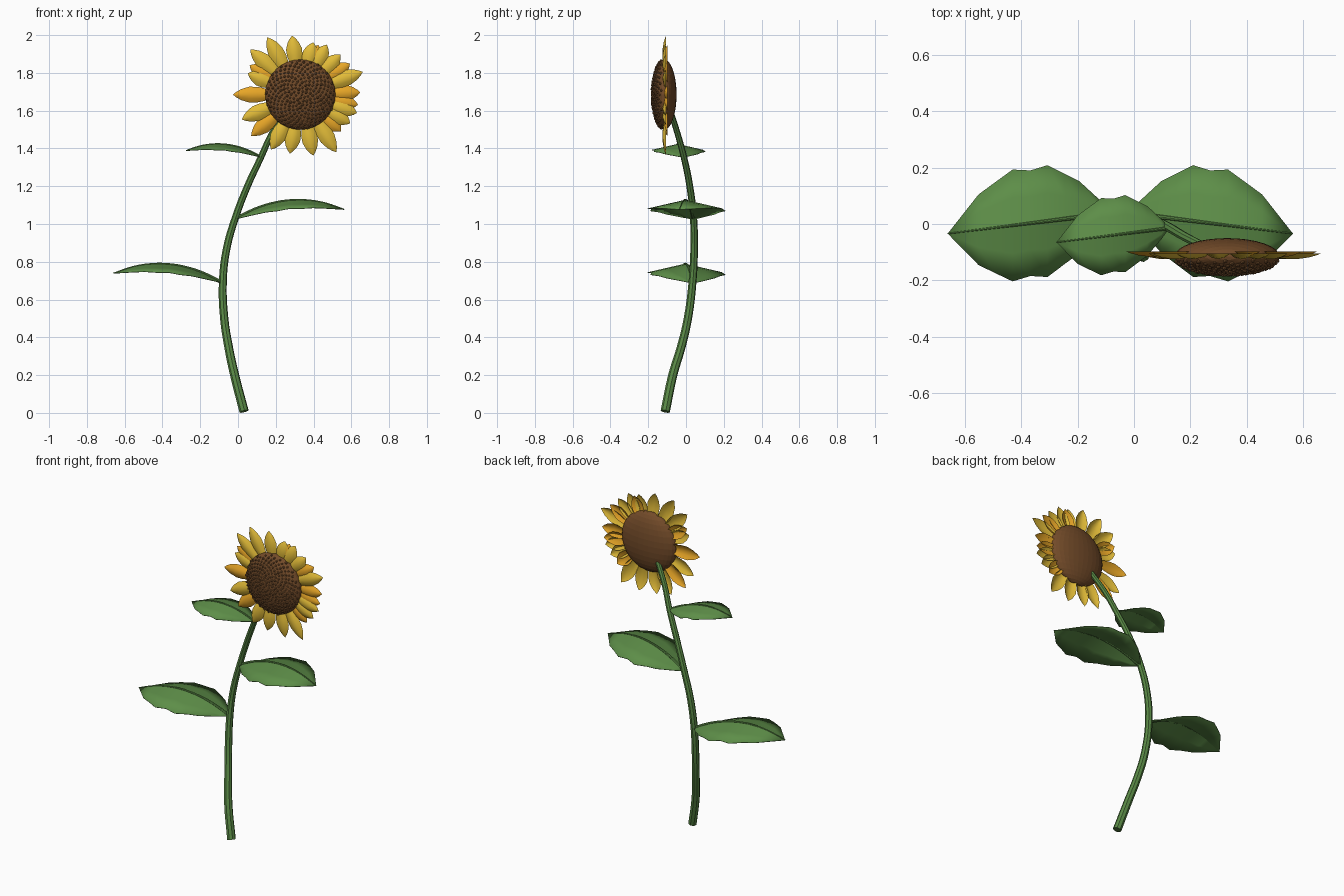
import bpy, bmesh, math, random
from mathutils import Vector, Matrix

random.seed(4)
cube = bpy.data.objects.get("Cube")
if cube:
    bpy.data.objects.remove(cube, do_unlink=True)


def material(name, r, g, b):
    m = bpy.data.materials.new(name)
    m.use_nodes = True
    m.diffuse_color = (r, g, b, 1)
    bsdf = m.node_tree.nodes["Principled BSDF"]
    bsdf.inputs["Base Color"].default_value = (r, g, b, 1)
    bsdf.inputs["Roughness"].default_value = 0.7
    return m


STEM = material("stem green", 0.10, 0.25, 0.06)
LEAF = material("leaf green", 0.11, 0.27, 0.065)
YELLOW = material("petal yellow", 0.76, 0.50, 0.04)
ORANGE = material("petal orange", 0.80, 0.38, 0.02)
BROWN = material("disc brown", 0.17, 0.07, 0.022)
SEED = material("seed brown", 0.20, 0.09, 0.03)


def finish(bm, name, mat, angle=None):
    mesh = bpy.data.meshes.new(name)
    bm.to_mesh(mesh)
    bm.free()
    mesh.materials.append(mat)
    ob = bpy.data.objects.new(name, mesh)
    bpy.context.collection.objects.link(ob)
    if angle is not None:
        smooth(ob, angle)
    return ob


def smooth(ob, angle):
    bpy.ops.object.select_all(action='DESELECT')
    ob.select_set(True)
    bpy.context.view_layer.objects.active = ob
    bpy.ops.object.shade_smooth_by_angle(angle=math.radians(angle))


def tube(name, path, r0, r1, mat):
    """Tapered round tube along a smooth path."""
    cu = bpy.data.curves.new(name, 'CURVE')
    cu.dimensions = '3D'
    cu.bevel_depth = 1
    cu.bevel_resolution = 2
    cu.resolution_u = 4
    cu.use_fill_caps = True
    sp = cu.splines.new('BEZIER')
    sp.bezier_points.add(len(path) - 1)
    for i, (bp, co) in enumerate(zip(sp.bezier_points, path)):
        bp.co = co
        bp.handle_left_type = bp.handle_right_type = 'AUTO'
        bp.radius = r0 + (r1 - r0) * i / (len(path) - 1)
    ob = bpy.data.objects.new(name, cu)
    bpy.context.collection.objects.link(ob)
    cu.materials.append(mat)
    bpy.ops.object.select_all(action='DESELECT')
    ob.select_set(True)
    bpy.context.view_layer.objects.active = ob
    bpy.ops.object.convert(target='MESH')
    smooth(bpy.context.object, 40)


def strip_mesh(rows):
    """Grid of quads through equal-length rows of points."""
    bm = bmesh.new()
    grid = [[bm.verts.new(p) for p in row] for row in rows]
    for a, b in zip(grid, grid[1:]):
        for i in range(len(a) - 1):
            bm.faces.new((a[i], a[i + 1], b[i + 1], b[i]))
    bmesh.ops.remove_doubles(bm, verts=bm.verts, dist=0.0005)
    bmesh.ops.recalc_face_normals(bm, faces=bm.faces)
    return bm


# Stem
tube("stem", [(0.032, -0.11, 0.008), (-0.018, -0.07, 0.2), (-0.05, -0.025, 0.35),
              (-0.073, 0.01, 0.5), (-0.08, 0.035, 0.7), (-0.06, 0.043, 0.87),
              (-0.015, 0.04, 1.03), (0.05, 0.02, 1.2), (0.12, -0.01, 1.35),
              (0.18, -0.045, 1.48), (0.25, -0.08, 1.59)], 0.025, 0.015, STEM)

# Leaves: arched, folded along the midrib, with a toothed outline
OUTLINE = [(0, 0.006), (0.06, 0.05), (0.19, 0.128), (0.28, 0.16), (0.385, 0.198),
           (0.49, 0.187), (0.6, 0.198), (0.71, 0.16), (0.81, 0.125), (1, 0)]


def leaf(name, base, side, s):
    def rib(t):
        return Vector((side * 0.575 * t, -0.072 * t, 0.341 * t - 0.291 * t * t))
    place = Matrix.Translation(base) @ Matrix.Scale(s, 4)
    rows = []
    for t, w in OUTLINE:
        rows.append([place @ (rib(t) + Vector((0, k * w, -0.23 * abs(k) * w)))
                     for k in (-1, -0.5, 0, 0.5, 1)])
    bm = strip_mesh(rows)
    if sum(f.normal.z for f in bm.faces) < 0:
        bmesh.ops.reverse_faces(bm, faces=bm.faces)
    ob = finish(bm, name, LEAF, 20)
    mod = ob.modifiers.new("thickness", 'SOLIDIFY')
    mod.thickness = 0.003
    tube(name + "_midrib", [place @ rib(t / 6) for t in range(7)],
         0.009 * s, 0.002, LEAF)


leaf("lower_leaf", (-0.085, 0.038, 0.69), -1, 1)
leaf("middle_leaf", (-0.012, 0.038, 1.028), 1, 1)
leaf("upper_leaf", (0.122, -0.015, 1.355), -1, 0.69)

# Flower disc
HEAD = Vector((0.33, -0.115, 1.685))
RADIUS, DEPTH = 0.186, 0.065
bm = bmesh.new()
bmesh.ops.create_uvsphere(bm, u_segments=32, v_segments=16, radius=1)
bmesh.ops.transform(bm, verts=bm.verts, matrix=Matrix.Translation(HEAD)
                    @ Matrix.Diagonal((RADIUS, DEPTH, RADIUS, 1)))
finish(bm, "flower_disc", BROWN)

# Seeds in a spiral over the front of the disc
bm = bmesh.new()
COUNT = 260
for i in range(COUNT):
    r = 0.98 * math.sqrt((i + 0.5) / COUNT)
    a = i * math.radians(137.508)
    p = HEAD + Vector((RADIUS * r * math.cos(a), -DEPTH * math.sqrt(1 - r * r),
                       RADIUS * r * math.sin(a)))
    bmesh.ops.create_icosphere(bm, subdivisions=1, radius=random.uniform(0.006, 0.009),
                               matrix=Matrix.Translation(p))
finish(bm, "seeds", SEED)

# Petals: cupped blades around the disc
BLADE = [(0, 0.02), (0.2, 0.032), (0.4, 0.041), (0.6, 0.042), (0.8, 0.029),
         (0.92, 0.014), (1, 0)]


def petal(name, degrees, length, mat, y, start=0.14):
    turn = (Matrix.Translation((HEAD.x, y, HEAD.z))
            @ Matrix.Rotation(math.radians(-degrees), 4, 'Y'))
    rows = []
    for t, w in BLADE:
        u = start + (length - start) * t
        rows.append([turn @ Vector((u, -0.45 * w * (1 - k * k), k * w))
                     for k in (-1, -0.5, 0, 0.5, 1)])
    bm = strip_mesh(rows)
    if sum(f.normal.y for f in bm.faces) > 0:
        bmesh.ops.reverse_faces(bm, faces=bm.faces)
    finish(bm, name, mat, 40)


PETALS = [(20, 0.352), (-18, 0.316), (-30, 0.305), (-58, 0.36), (-78, 0.33),
          (-100, 0.317), (-118, 0.33), (-157, 0.337), (138, 0.357), (120, 0.35),
          (98, 0.315), (76, 0.285), (62, 0.30), (45, 0.30), (158, 0.30)]
for n, (deg, length) in enumerate(PETALS):
    petal(f"yellow_petal_{n + 1}", deg, length, YELLOW, -0.105)
for n, (deg, length) in enumerate([(180, 0.357), (-140, 0.34), (2, 0.318), (-10, 0.31),
                                   (32, 0.31), (70, 0.28), (150, 0.31), (-42, 0.29)]):
    petal(f"orange_petal_{n + 1}", deg, length, ORANGE, -0.098)
